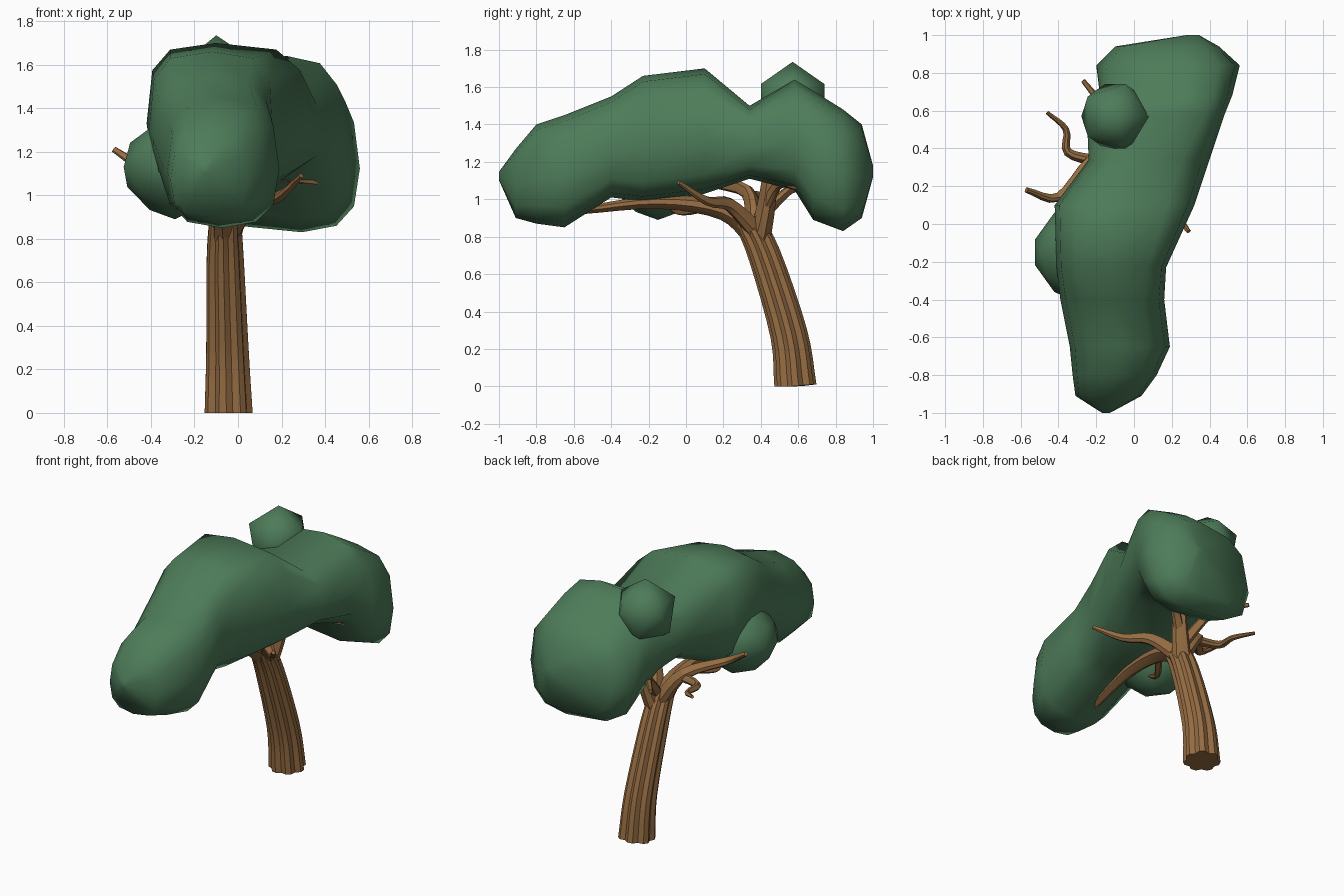
import bpy, bmesh, math
from mathutils import Vector, Quaternion

if "Cube" in bpy.data.objects:
    bpy.data.objects.remove(bpy.data.objects["Cube"])


def material(name, rgb):
    m = bpy.data.materials.new(name)
    m.diffuse_color = (*rgb, 1)
    m.use_nodes = True
    m.node_tree.nodes["Principled BSDF"].inputs["Base Color"].default_value = m.diffuse_color
    return m


LEAF = material("leaf_green", (0.075, 0.2, 0.1))
BARK = material("bark_brown", (0.3, 0.15, 0.055))


def finish(bm, name, mat, angle):
    bmesh.ops.recalc_face_normals(bm, faces=bm.faces)
    me = bpy.data.meshes.new(name)
    bm.to_mesh(me)
    bm.free()
    ob = bpy.data.objects.new(name, me)
    bpy.context.collection.objects.link(ob)
    me.materials.append(mat)
    bpy.ops.object.select_all(action='DESELECT')
    ob.select_set(True)
    bpy.context.view_layer.objects.active = ob
    bpy.ops.object.shade_smooth_by_angle(angle=math.radians(angle))


def loft(name, rings, mat, angle):
    bm = bmesh.new()
    loops = [[bm.verts.new(p) for p in r] for r in rings]
    n = len(loops[0])
    for a, b in zip(loops, loops[1:]):
        for i in range(n):
            j = (i + 1) % n
            bm.faces.new((a[i], a[j], b[j], b[i]))
    bm.faces.new(loops[0])
    bm.faces.new(loops[-1])
    finish(bm, name, mat, angle)


def spline(pts, steps):
    # Catmull-Rom through the given points
    p = [Vector(q) for q in pts]
    p = [2 * p[0] - p[1]] + p + [2 * p[-1] - p[-2]]
    out = []
    for i in range(1, len(p) - 2):
        a, b, c, d = p[i - 1:i + 3]
        for s in range(steps):
            t = s / steps
            out.append(0.5 * (2 * b + (c - a) * t + (2 * a - 5 * b + 4 * c - d) * t * t
                              + (3 * b - a - 3 * c + d) * t ** 3))
    return out + [p[-2]]


def sweep(name, pts, r0, r1, sides, steps=4):
    # tapered fluted tube, carried along the path without twist
    pos = spline(pts, steps)
    last = len(pos) - 1
    rings, side, prev = [], None, None
    for i, q in enumerate(pos):
        tan = (pos[min(i + 1, last)] - pos[max(i - 1, 0)]).normalized()
        if side is None:
            side = tan.cross(Vector((0, 1, 0))).normalized()
        else:
            side = (prev.rotation_difference(tan) @ side).normalized()
        prev = tan
        r = r0 + (r1 - r0) * i / last
        ring = []
        for k in range(sides):
            flute = 0.87 if k % 3 == 0 else 1.04
            v = q + Quaternion(tan, 2 * math.pi * k / sides) @ side * r * flute
            v.z = max(v.z, 0)
            ring.append(v)
        rings.append(ring)
    loft(name, rings, BARK, 22)


# Leaning ribbed trunk
sweep("trunk", [(-.045, .585, 0), (-.05, .55, .28), (-.06, .42, .7), (-.06, .33, .89)],
      .109, .072, 21)


def branch(name, r0, r1, *pts):
    sweep(name, pts, r0, r1, 9)


# Branches fanning out under the foliage
branch("long_front_branch", .065, .02, (-.06, .38, .8), (-.07, .2, .94), (-.1, -.15, .985), (-.16, -.57, .94))
branch("hook_twig", .025, .01, (-.08, .14, .965), (-.2, -.02, .93), (-.19, -.1, .96))
branch("right_front_branch", .05, .012, (-.04, .37, .83), (.06, .23, .97), (.18, .11, .99), (.29, -.04, 1.09))
branch("upright_branch", .06, .035, (-.05, .39, .78), (.0, .43, .97), (.03, .46, 1.22))
branch("right_back_branch", .035, .014, (-.01, .42, .94), (.12, .5, 1.08), (.38, .61, 1.06))
branch("left_branch", .05, .014, (-.07, .37, .84), (-.22, .33, 1.04), (-.4, .14, 1.1), (-.57, .18, 1.21))
branch("left_back_twig", .03, .01, (-.19, .33, 1.02), (-.35, .38, 1.02), (-.36, .5, 1.02), (-.46, .59, 1.05))
branch("back_branch", .035, .012, (-.05, .39, .9), (-.13, .58, 1.07), (-.27, .76, 1.1))

# Main canopy: stations along y as (y, left, right, bottom, top)
STATIONS = [
    (-.91, -.31, .04, .9, 1.27),
    (-.8, -.325, .12, .87, 1.4),
    (-.65, -.34, .19, .85, 1.45),
    (-.4, -.39, .16, 1.01, 1.55),
    (-.23, -.41, .17, .99, 1.66),
    (.1, -.42, .32, 1.03, 1.7),
    (.34, -.24, .4, 1.11, 1.5),
    (.58, -.25, .48, 1.05, 1.64),
    (.68, -.18, .52, .89, 1.58),
    (.84, -.2, .56, .83, 1.48),
    (.94, -.1, .45, .9, 1.4),
]


def section(y, left, right, bottom, top, n=12):
    # squared oval, boxiest in the middle, crest drifting right at the back
    p = 0.6 if -.3 < y < .2 else 0.75
    crest = left + (right - left) * (0.65 if y > .5 else 0.43 if y > 0 else 0.5)
    mid = bottom + (top - bottom) * 0.45
    ring = []
    for k in range(n):
        a = 2 * math.pi * k / n
        c, s = math.cos(a), math.sin(a)
        c = math.copysign(abs(c) ** p, c)
        s = math.copysign(abs(s) ** p, s)
        ring.append((crest + c * (right - crest if c > 0 else crest - left), y,
                     mid + s * (top - mid if s > 0 else mid - bottom)))
    return ring


def tip(ring, point):
    # small closing ring around an end point
    return [Vector(point) + (Vector((x, point[1], z)) - Vector(point)) * .12 for x, y, z in ring]


rings = [section(*s) for s in STATIONS]
rings = [tip(rings[0], (-.15, -1, 1.13))] + rings + [tip(rings[-1], (.33, 1, 1.15))]
loft("canopy", rings, LEAF, 80)


# Extra foliage lobes; power above 1 makes them pointier
def lobe(name, centre, radii, detail, power):
    bm = bmesh.new()
    bmesh.ops.create_icosphere(bm, subdivisions=detail, radius=1)
    for v in bm.verts:
        v.co = Vector(centre) + Vector([math.copysign(abs(a) ** power, a) * b
                                        for a, b in zip(v.co, radii)])
    finish(bm, name, LEAF, 80)


lobe("top_lobe", (-.1, .57, 1.52), (.2, .2, .215), 1, 1)
lobe("left_lobe", (-.29, -.15, 1.13), (.25, .27, .24), 2, 1.2)
